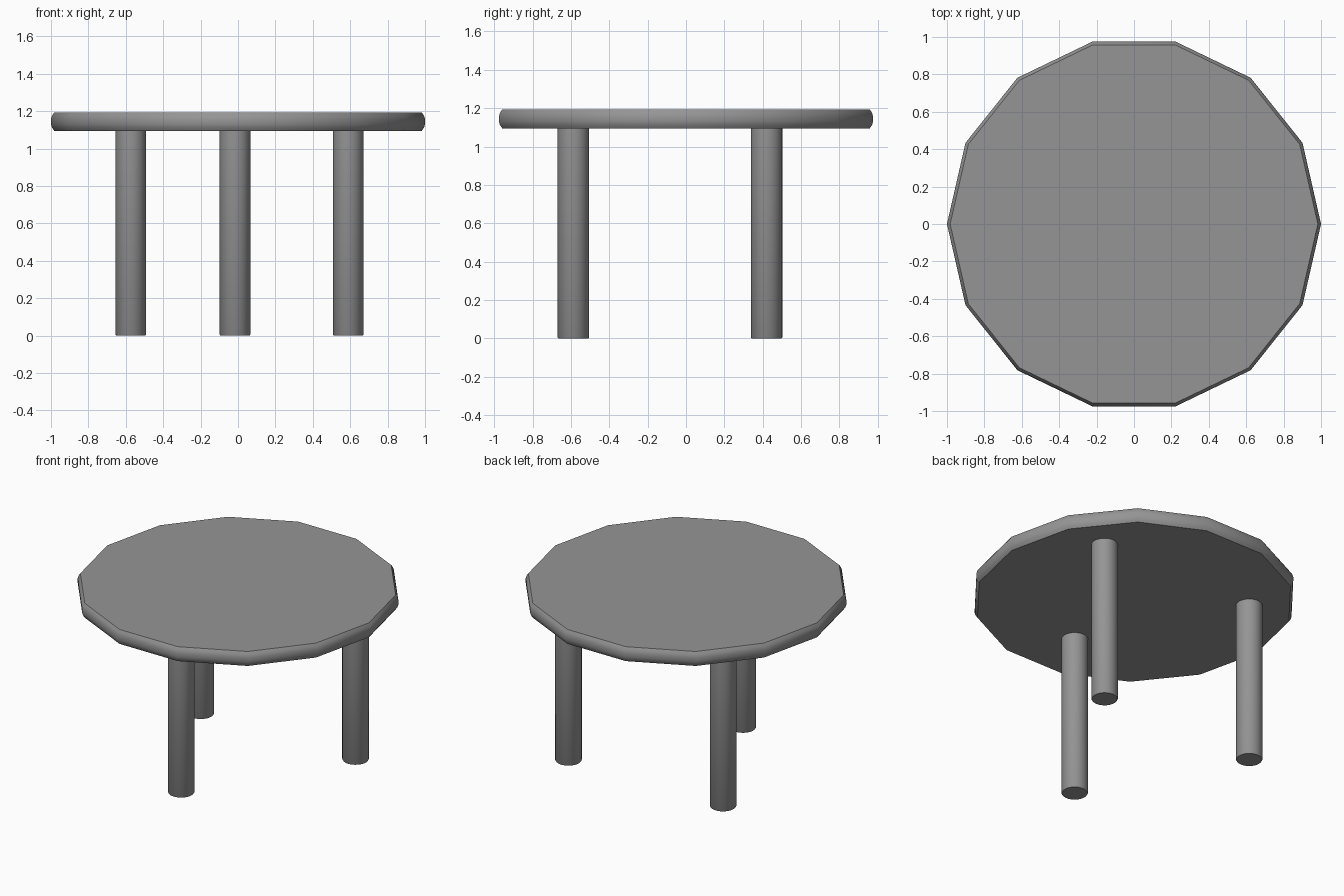
import bpy, math

if "Cube" in bpy.data.objects:
    bpy.data.objects.remove(bpy.data.objects["Cube"])

# Dark grey finish shared by every part
finish = bpy.data.materials.new("dark_grey")
finish.diffuse_color = (0.3, 0.3, 0.3, 1)
finish.use_nodes = True
finish.node_tree.nodes["Principled BSDF"].inputs["Base Color"].default_value = finish.diffuse_color


def turned_part(name, sides, profile, location=(0, 0, 0)):
    """Sweep a (radius, height) profile around z, closed by flat caps."""
    verts = [(r * math.cos(2 * math.pi * i / sides),
              r * math.sin(2 * math.pi * i / sides), z)
             for r, z in profile for i in range(sides)]
    faces = [(k * sides + i, k * sides + (i + 1) % sides,
              (k + 1) * sides + (i + 1) % sides, (k + 1) * sides + i)
             for k in range(len(profile) - 1) for i in range(sides)]
    last = (len(profile) - 1) * sides
    faces.append(tuple(reversed(range(sides))))
    faces.append(tuple(range(last, last + sides)))
    mesh = bpy.data.meshes.new(name)
    mesh.from_pydata(verts, [], faces)
    mesh.materials.append(finish)
    obj = bpy.data.objects.new(name, mesh)
    bpy.context.collection.objects.link(obj)
    obj.location = location
    bpy.ops.object.select_all(action='DESELECT')
    obj.select_set(True)
    bpy.context.view_layer.objects.active = obj
    bpy.ops.object.shade_smooth_by_angle(angle=math.radians(35))
    return obj


# Fourteen-sided top: crisp flat faces, gently bulging rim
BOTTOM, TOP = 1.095, 1.193
turned_part("table_top", 14, [
    (0.983, BOTTOM), (0.995, BOTTOM + 0.018), (1.0, BOTTOM + 0.036),
    (1.0, TOP - 0.036), (0.995, TOP - 0.018), (0.983, TOP)])

# Three round legs set in an equilateral triangle, one at the front
LEG_PROFILE = [(0.078, 0.0), (0.082, 0.006), (0.082, BOTTOM + 0.01)]
LEGS = {"front_leg": (-0.016, -0.587),
        "right_leg": (0.589, 0.42),
        "left_leg": (-0.573, 0.42)}
for name, (x, y) in LEGS.items():
    turned_part(name, 32, LEG_PROFILE, (x, y, 0))
